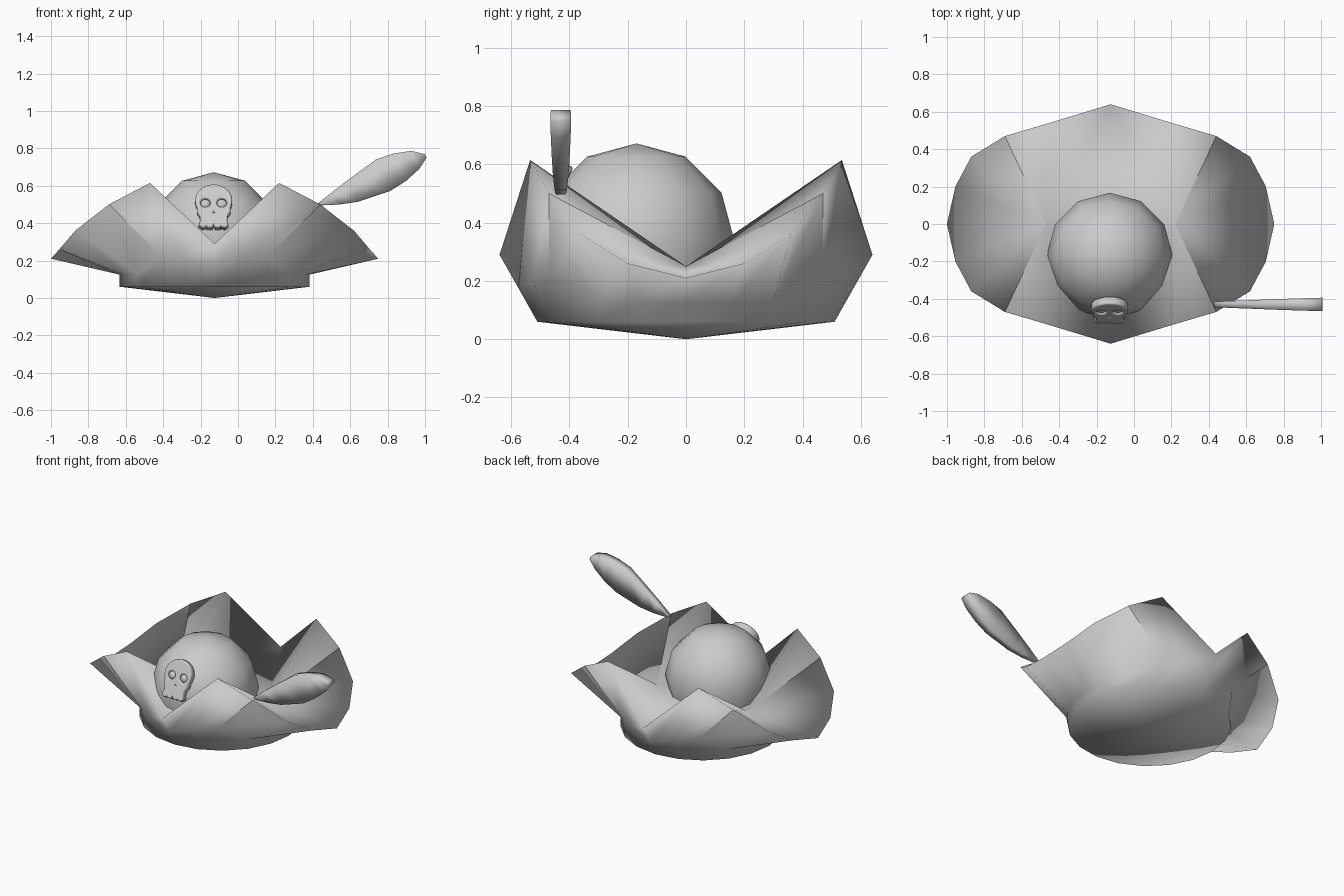
import bpy, bmesh, math
from mathutils import Matrix, Vector

cube = bpy.data.objects.get("Cube")
if cube:
    bpy.data.objects.remove(cube)

CX = -0.125  # hat middle

grey = bpy.data.materials.new("plain_grey")
grey.use_nodes = True
grey.diffuse_color = (0.6, 0.6, 0.6, 1)
grey.node_tree.nodes["Principled BSDF"].inputs["Base Color"].default_value = (0.6, 0.6, 0.6, 1)


def add_object(name, me):
    ob = bpy.data.objects.new(name, me)
    bpy.context.collection.objects.link(ob)
    if not me.materials:
        me.materials.append(grey)
    return ob


def from_bmesh(name, bm):
    bmesh.ops.recalc_face_normals(bm, faces=bm.faces)
    for f in bm.faces:
        f.smooth = True
    me = bpy.data.meshes.new(name)
    bm.to_mesh(me)
    bm.free()
    return add_object(name, me)


def bridge(bm, a, b):
    n = len(a)
    for i in range(n):
        j = (i + 1) % n
        bm.faces.new((a[i], a[j], b[j], b[i]))


def full_ring(bm, quarter):
    """Mirror a front-to-side quarter into a closed ring."""
    half = quarter + [(x, -y, z) for x, y, z in reversed(quarter[:-1])]
    pts = half + [(-x, y, z) for x, y, z in reversed(half[1:-1])]
    return [bm.verts.new((x + CX, y, z)) for x, y, z in pts]


# Folded brim: rim runs notch, peak, corner, then round the side flap
rim_q = [(0, -.64, .29), (.345, -.535, .615), (.565, -.47, .5),
         (.745, -.36, .36), (.83, -.2, .26), (.875, 0, .21)]
angles = [math.radians(18 * i) for i in range(6)]
base_q = [(.508 * math.sin(a), -.51 * math.cos(a), .06) for a in angles]
mid_q = [(0, -.575, .175), (.17, -.525, .21), (.28, -.47, .22)]
mid_q += [(x, y, .125) for x, y, z in base_q[3:]]

bm = bmesh.new()
rim, mid, base = (full_ring(bm, q) for q in (rim_q, mid_q, base_q))
bridge(bm, base, mid)
bridge(bm, mid, rim)
bottom = bm.verts.new((CX, 0, 0))
ridge = {s: bm.verts.new((CX + s * .345, 0, .25)) for s in (1, -1)}
n = len(rim)
for i in range(n):
    j = (i + 1) % n
    bm.faces.new((base[j], base[i], bottom))
    side = 1 if i < n // 2 else -1
    bm.faces.new((rim[i], rim[j], ridge[side]))
for notch in (rim[0], rim[n // 2]):
    bm.faces.new((notch, ridge[1], ridge[-1]))
# Creases run through the four corners, inside and outside
for i, side in ((2, 1), (8, 1), (12, -1), (18, -1)):
    for other in (ridge[side], mid[i]):
        bm.edges.get((rim[i], other)).smooth = False
from_bmesh("folded_brim", bm)

# Round crown, open where it sinks into the brim
bm = bmesh.new()
bmesh.ops.create_uvsphere(bm, u_segments=12, v_segments=6, radius=.337)
bmesh.ops.translate(bm, verts=bm.verts, vec=(CX - .005, -.17, .335))
bmesh.ops.delete(bm, geom=[v for v in bm.verts if v.co.z < .1], context='VERTS')
from_bmesh("crown", bm)

# Feather: four-sided sections along a slanted axis (distance, lower, upper)
sections = [(0, -.006, .006), (.1, -.045, .032), (.2, -.073, .056), (.38, -.09, .095),
            (.48, -.075, .085), (.57, -.045, .06), (.63, -.006, .014)]
along, up = Vector((.914, 0, .406)), Vector((-.406, 0, .914))
start = Vector((.43, -.43, .5))
bm = bmesh.new()
rings = []
for d, lo, hi in sections:
    t = .015 + .033 * d
    rings.append([bm.verts.new(start + along * d + up * h + Vector((0, y, 0)))
                  for h, y in ((lo, -t), (lo, t), (hi, t), (hi, -t))])
for a, b in zip(rings, rings[1:]):
    bridge(bm, a, b)
bm.faces.new(rings[0])
bm.faces.new(rings[-1])
from_bmesh("feather", bm)

# Skull badge plate: rounded outline with eye and nose holes, leaning on the crown
place = Matrix.Translation((CX - .005, -.462, .483)) @ Matrix.Rotation(math.radians(65), 4, 'X')


def circle(cx, cy, rx, ry, a0=0, a1=360, steps=16):
    turn = [math.radians(a0 + (a1 - a0) * i / steps) for i in range(steps + 1)]
    return [(cx + rx * math.cos(a), cy + ry * math.sin(a)) for a in turn]


jaw = [(.08, -.03), (.066, -.052), (.064, -.085), (.07, -.106), (.058, -.116), (.043, -.11),
       (.036, -.096), (.03, -.115), (.013, -.115), (.004, -.096)]
outline = circle(0, .035, .09, .085, -25, 205, 24)
outline += [(-x, y) for x, y in jaw] + jaw[::-1]
holes = [circle(s * .044, .02, .036, .034)[:-1] for s in (1, -1)]
holes.append([(0, -.012), (.022, -.054), (0, -.046), (-.022, -.054)])

curve = bpy.data.curves.new("skull_outline", 'CURVE')
curve.dimensions = '2D'
curve.fill_mode = 'BOTH'
curve.extrude = .014
curve.bevel_depth = .009
curve.bevel_resolution = 2
for loop in [outline] + holes:
    sp = curve.splines.new('POLY')
    sp.points.add(len(loop) - 1)
    for p, (x, y) in zip(sp.points, loop):
        p.co = (x, y, 0, 1)
    sp.use_cyclic_u = True
helper = bpy.data.objects.new("skull_outline", curve)
bpy.context.collection.objects.link(helper)
bpy.context.view_layer.update()
me = bpy.data.meshes.new_from_object(helper.evaluated_get(bpy.context.evaluated_depsgraph_get()))
bpy.data.objects.remove(helper)
me.transform(place)
badge = add_object("skull_badge", me)
bpy.ops.object.select_all(action='DESELECT')
badge.select_set(True)
bpy.context.view_layer.objects.active = badge
bpy.ops.object.shade_smooth_by_angle(angle=math.radians(50))

# Rounded eyes set in the sockets
for name, s in (("left_eye", 1), ("right_eye", -1)):
    bm = bmesh.new()
    bmesh.ops.create_uvsphere(bm, u_segments=16, v_segments=10, radius=1)
    bm.transform(place @ Matrix.Translation((s * .044, .02, 0)) @ Matrix.Diagonal((.028, .027, .02, 1)))
    from_bmesh(name, bm)
